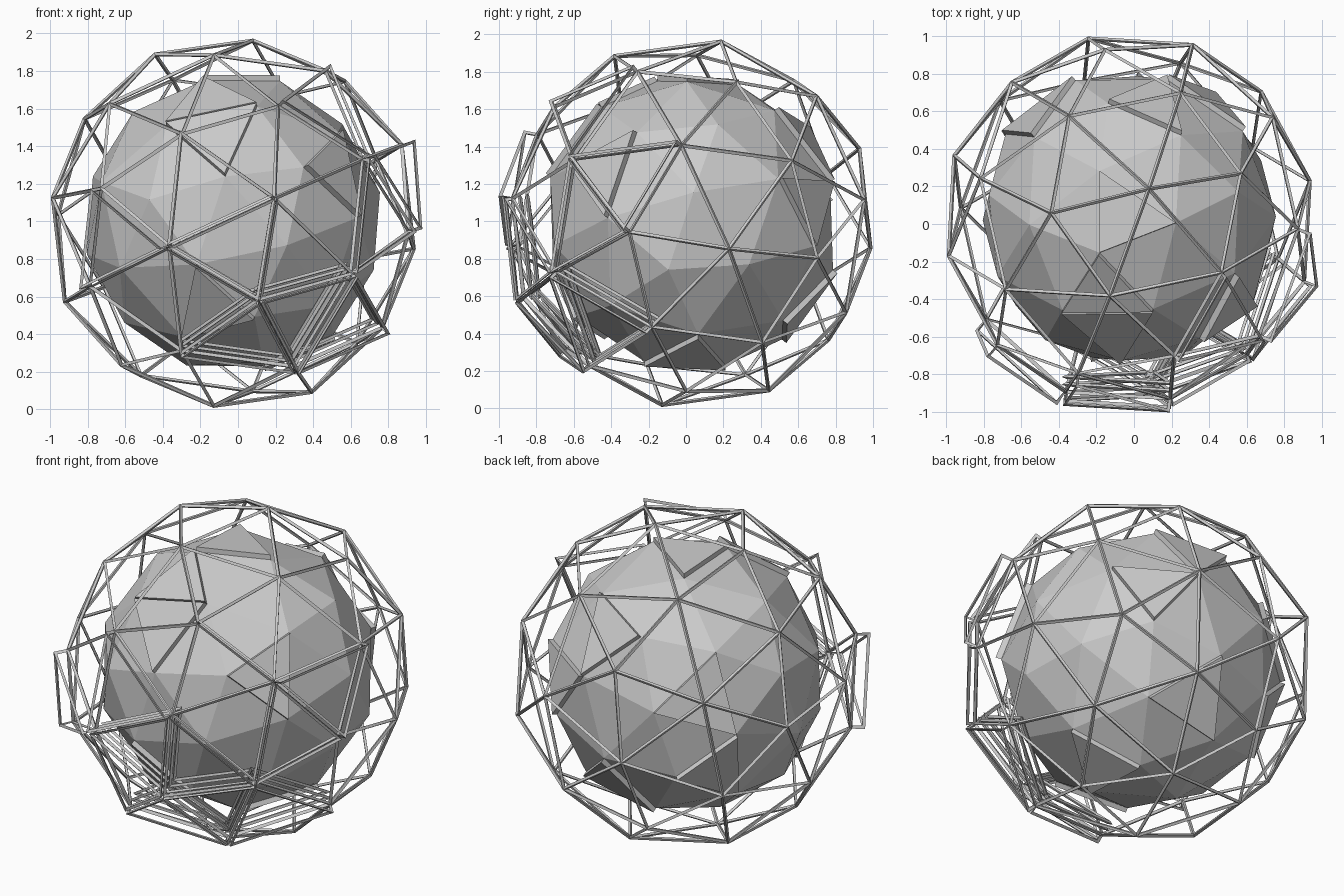
import bpy, bmesh
from mathutils import Vector, Matrix

if "Cube" in bpy.data.objects:
    bpy.data.objects.remove(bpy.data.objects["Cube"])

CENTRE = Vector((-0.025, 0.03, 0.99))


def frame(a, b):
    x = a.normalized()
    z = x.cross(b).normalized()
    return Matrix((x, z.cross(x), z)).transposed()


def faceted_ball(radius, corner_a, corner_b):
    """80-sided ball turned so two neighbouring five-way corners point as given."""
    bm = bmesh.new()
    bmesh.ops.create_icosphere(bm, subdivisions=2, radius=radius)
    hubs = [v.co.normalized() for v in bm.verts if len(v.link_edges) == 5]
    a = hubs[0]
    b = max((h for h in hubs if h.dot(a) < 0.9), key=lambda h: h.dot(a))
    turn = frame(Vector(corner_a), Vector(corner_b)) @ frame(a, b).transposed()
    bmesh.ops.transform(bm, matrix=turn.to_4x4(), verts=bm.verts)
    bm.normal_update()
    return bm


def nearest_face(bm, direction):
    d = Vector(direction).normalized()
    return max(bm.faces, key=lambda f: f.normal.dot(d))


def raise_faces(bm, spots):
    """Extrude the faces nearest to the given directions, one by one."""
    chosen = {nearest_face(bm, s[:3]): s[3] for s in spots}
    for face, height in chosen.items():
        step = face.normal.copy() * height
        top = bmesh.ops.extrude_discrete_faces(bm, faces=[face])["faces"][0]
        bmesh.ops.translate(bm, vec=step, verts=top.verts)


def finish(bm, name):
    bm.normal_update()
    mesh = bpy.data.meshes.new(name)
    bm.to_mesh(mesh)
    bm.free()
    ob = bpy.data.objects.new(name, mesh)
    ob.location = CENTRE
    bpy.context.collection.objects.link(ob)
    return ob


def to_struts(ob):
    wire = ob.modifiers.new("struts", "WIREFRAME")
    wire.thickness = 0.022
    wire.offset = 0
    wire.use_even_offset = True
    wire.use_boundary = True
    wire.use_replace = True


# Solid core with slightly raised triangular plates
core = faceted_ball(0.797, (0.937, -0.156, -0.312), (0.726, 0.181, 0.676))
raise_faces(core, [
    (-0.05, -0.6, -0.5, 0.03), (0.0, -0.1, 0.8, 0.03),
    (-0.07, -0.65, 0.4, 0.03), (0.03, -0.4, 0.7, 0.03),
    (0.5, -0.4, 0.4, 0.035), (-0.5, 0.55, 0.3, 0.03),
    (0.55, 0.55, 0.2, 0.03), (0.0, 0.65, 0.5, 0.03),
    (0.45, 0.05, -0.65, 0.03), (-0.5, 0.5, -0.4, 0.03),
    (0.2, 0.55, -0.5, 0.03),
])
finish(core, "core")

# Open strut cage with triangular box frames standing out at the front
CORNERS = (-0.42, 0.03, 0.907), (0.599, 0.242, 0.765)
cage = faceted_ball(0.99, *CORNERS)
raise_faces(cage, [
    (0.85, -0.35, 0.2, 0.075), (0.65, -0.5, -0.45, 0.055),
    (-0.12, -0.97, 0.18, 0.07), (0.02, -0.95, -0.13, 0.05),
    (-0.5, -0.82, 0.0, 0.08), (0.0, -0.6, -0.75, 0.05),
    (-0.1, -0.8, -0.5, 0.04), (0.45, -0.8, -0.45, 0.05),
    (0.5, -0.85, -0.15, 0.04), (0.7, -0.7, 0.1, 0.045),
    (0.55, -0.5, 0.6, 0.045),
])
to_struts(finish(cage, "strut_cage"))

# Loose triangular frames stacked just inside the lower front of the cage
guide = faceted_ball(0.99, *CORNERS)
layers = bmesh.new()
for direction in ((0, -0.6, -0.75), (0.45, -0.8, -0.45),
                  (0.65, -0.5, -0.45), (0.02, -0.95, -0.13)):
    face = nearest_face(guide, direction)
    for depth in (0.04, 0.08):
        layers.faces.new([layers.verts.new(v.co - face.normal * depth)
                          for v in face.verts])
guide.free()
to_struts(finish(layers, "inner_frames"))
